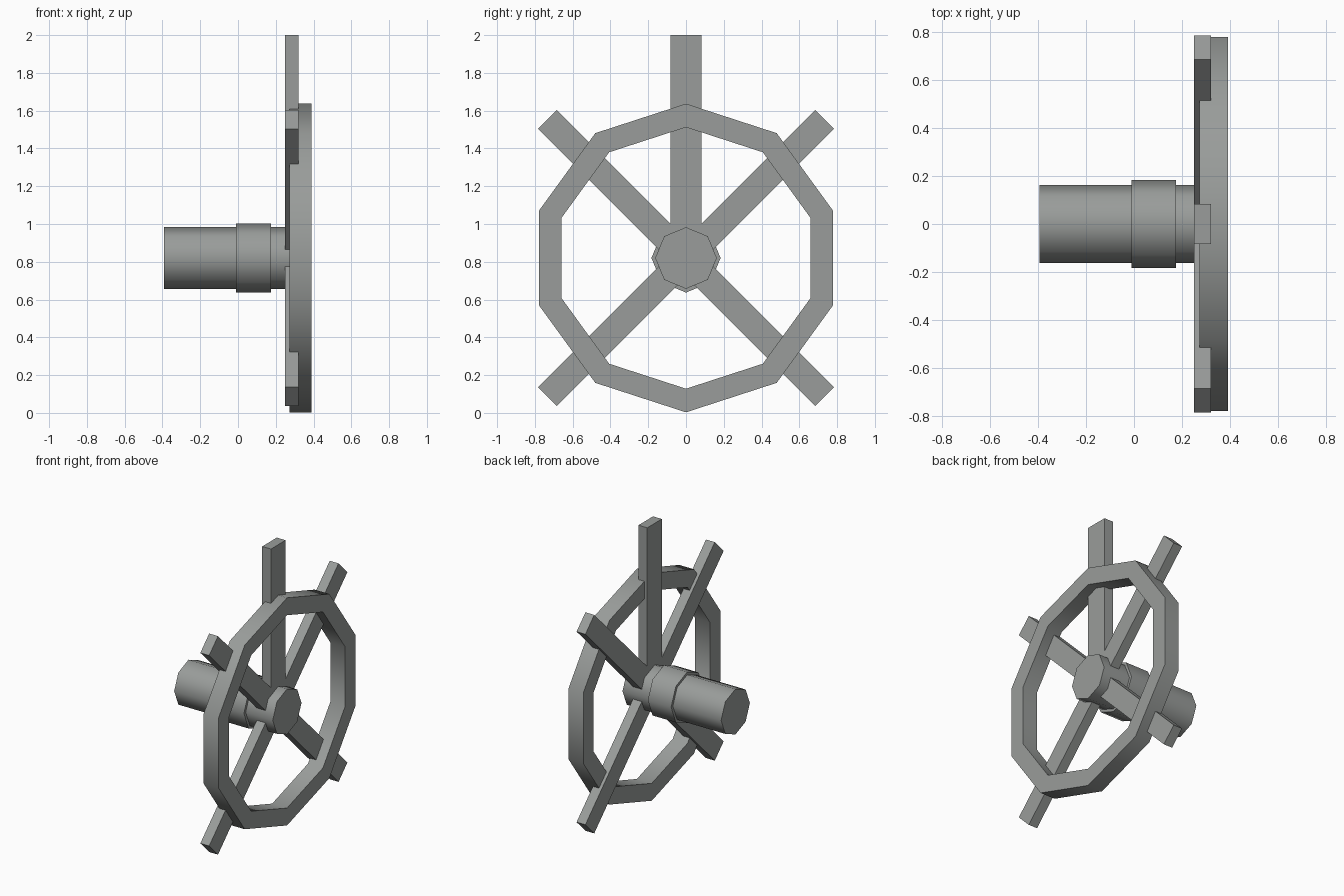
import bpy, bmesh
from math import sin, cos, pi, radians
from mathutils import Matrix

AXLE_Z = 0.82  # height of the wheel's axis, which runs along x

cube = bpy.data.objects.get("Cube")
if cube:
    bpy.data.objects.remove(cube, do_unlink=True)

grey = bpy.data.materials.new("metal grey")
colour = (0.32, 0.335, 0.325, 1)
grey.diffuse_color = colour
grey.use_nodes = True
grey.node_tree.nodes["Principled BSDF"].inputs["Base Color"].default_value = colour


def finish(name, bm, smooth=False):
    bmesh.ops.recalc_face_normals(bm, faces=bm.faces)
    mesh = bpy.data.meshes.new(name)
    bm.to_mesh(mesh)
    bm.free()
    mesh.materials.append(grey)
    obj = bpy.data.objects.new(name, mesh)
    obj.location.z = AXLE_Z
    bpy.context.collection.objects.link(obj)
    if smooth:
        bpy.ops.object.select_all(action="DESELECT")
        obj.select_set(True)
        bpy.context.view_layer.objects.active = obj
        bpy.ops.object.shade_smooth_by_angle(angle=radians(50))


def loop(bm, x, radius, sides):
    """Polygon of vertices around the axle, with a corner at the top."""
    angles = [2 * pi * i / sides for i in range(sides)]
    return [bm.verts.new((x, radius * sin(a), radius * cos(a))) for a in angles]


def bridge(bm, a, b):
    for i in range(len(a)):
        j = (i + 1) % len(a)
        bm.faces.new((a[i], a[j], b[j], b[i]))


def cylinder(name, x0, x1, radius, sides=8):
    bm = bmesh.new()
    a, b = loop(bm, x0, radius, sides), loop(bm, x1, radius, sides)
    bridge(bm, a, b)
    bm.faces.new(a)
    bm.faces.new(b)
    finish(name, bm, True)


def bar(name, start, end, width, angle=0):
    """Flat bar along z from start to end, turned about the axle."""
    bm = bmesh.new()
    bmesh.ops.create_cube(bm, size=1)
    place = (Matrix.Rotation(radians(angle), 4, "X")
             @ Matrix.Translation((0.285, 0, (start + end) / 2))
             @ Matrix.Diagonal((0.07, width, end - start, 1)))
    bm.transform(place)
    finish(name, bm)


# Shaft and its collar
cylinder("shaft", -0.393, 0.39, 0.163)
cylinder("collar", -0.01, 0.175, 0.183)

# Ten-sided rim
bm = bmesh.new()
loops = [loop(bm, x, r, 10) for x, r in
         ((0.272, 0.817), (0.39, 0.817), (0.39, 0.692), (0.272, 0.692))]
for i in range(4):
    bridge(bm, loops[i], loops[(i + 1) % 4])
finish("rim", bm, True)

# Crossed spokes and the longer upright handle
for name, angle in (("spoke_rising", -45), ("spoke_falling", 45)):
    bar(name, -1.038, 1.038, 0.142, angle)
bar("upright_handle", 0, 1.18, 0.166)
